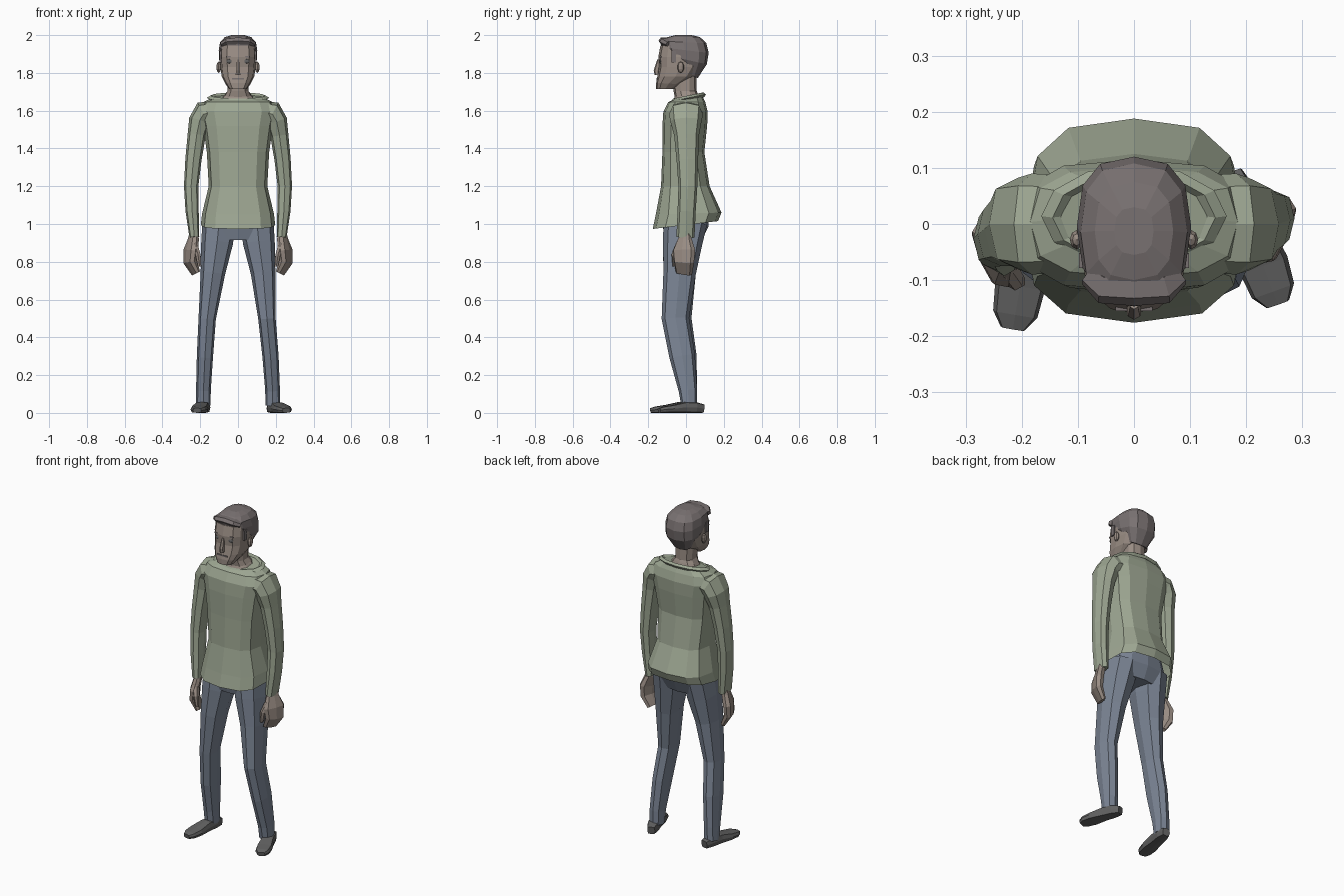
import bpy, bmesh
from math import sin, cos, pi
from mathutils import Vector


def material(name, rgb):
    m = bpy.data.materials.new(name)
    m.diffuse_color = (*rgb, 1)
    return m


KNIT = material("green_knit", (0.34, 0.385, 0.29))
DENIM = material("blue_denim", (0.20, 0.235, 0.30))
SKIN = material("skin", (0.32, 0.265, 0.23))
HAIR = material("hair", (0.19, 0.165, 0.165))
SHOE = material("dark_leather", (0.12, 0.12, 0.12))


def spow(v, p):
    return abs(v) ** p * (1 if v >= 0 else -1)


def circle(n, power):
    # Squared-off unit circle, first vertex at the front
    return [(spow(sin(2 * pi * i / n), power), -spow(cos(2 * pi * i / n), power))
            for i in range(n)]


def skin_rings(name, rings, mat, cap_start=True, cap_end=True):
    bm = bmesh.new()
    rows = [[bm.verts.new((p[0], p[1], max(0, p[2]))) for p in r] for r in rings]
    n = len(rows[0])
    for a, b in zip(rows, rows[1:]):
        for i in range(n):
            j = (i + 1) % n
            bm.faces.new((a[i], a[j], b[j], b[i]))
    if cap_start:
        bm.faces.new(rows[0][::-1])
    if cap_end:
        bm.faces.new(rows[-1])
    bmesh.ops.recalc_face_normals(bm, faces=bm.faces)
    mesh = bpy.data.meshes.new(name)
    bm.to_mesh(mesh)
    bm.free()
    mesh.materials.append(mat)
    ob = bpy.data.objects.new(name, mesh)
    bpy.context.collection.objects.link(ob)
    return ob


def stack(name, rows, mat, n=12, power=0.8, **caps):
    # Rows: height, half width, front y, back y, height change per y
    rings = []
    for z, rx, yf, yb, tilt in rows:
        cy, ry = (yf + yb) / 2, (yb - yf) / 2
        rings.append([(u * rx, cy + v * ry, z + tilt * (cy + v * ry))
                      for u, v in circle(n, power)])
    return skin_rings(name, rings, mat, **caps)


def limb(name, rows, mat, axis=(0, 1, 0), n=8, power=0.8, side=1):
    # Rows: centre x, y, z, radius along axis, radius across axis
    pts = [Vector(r[:3]) for r in rows]
    rings = []
    for i, r in enumerate(rows):
        d = (pts[min(i + 1, len(pts) - 1)] - pts[max(i - 1, 0)]).normalized()
        u = Vector(axis)
        u = (u - d * u.dot(d)).normalized()
        w = d.cross(u)
        ring = [pts[i] + u * (b * r[3]) + w * (a * r[4]) for a, b in circle(n, power)]
        rings.append([(p.x * side, p.y, p.z) for p in ring])
    return skin_rings(name, rings, mat)


def finish(name, mat, scale):
    ob = bpy.context.object
    ob.name = name
    ob.scale = scale
    ob.data.materials.append(mat)
    return ob


def box(name, loc, size, mat):
    bpy.ops.mesh.primitive_cube_add(size=1, location=loc)
    return finish(name, mat, size)


def ball(name, loc, size, mat):
    bpy.ops.mesh.primitive_uv_sphere_add(segments=8, ring_count=5, radius=1, location=loc)
    return finish(name, mat, size)


# Sweater body, flared at the hem and open below
stack("sweater_body", [
    (0.995, 0.197, -0.176, 0.170, 0.12), (1.055, 0.190, -0.160, 0.188, 0.03),
    (1.200, 0.155, -0.132, 0.125, 0), (1.380, 0.165, -0.125, 0.097, 0),
    (1.520, 0.185, -0.125, 0.112, 0), (1.595, 0.205, -0.120, 0.115, 0),
    (1.645, 0.185, -0.095, 0.102, 0), (1.670, 0.130, -0.065, 0.085, 0.15)],
    KNIT, power=0.7, cap_start=False)

# Rolled collar
bpy.ops.mesh.primitive_torus_add(major_segments=12, minor_segments=4, major_radius=1,
                                 minor_radius=0.14, location=(0, 0.014, 1.668),
                                 rotation=(0.2, 0, 0))
finish("collar", KNIT, (0.145, 0.082, 0.09))

# Sleeves and hands: the left arm hangs further forward
for s, tag, elbow, dy in ((-1, "left", -0.026, -0.045), (1, "right", 0.010, -0.003)):
    limb(tag + "_sleeve", [
        (0.110, 0, 1.595, 0.086, 0.060), (0.182, 0, 1.582, 0.090, 0.068),
        (0.204, 0, 1.545, 0.083, 0.057), (0.219, elbow / 3, 1.470, 0.066, 0.048),
        (0.236, elbow * 0.7, 1.340, 0.057, 0.043), (0.248, elbow, 1.200, 0.050, 0.038),
        (0.243, (elbow + dy) / 2, 1.070, 0.048, 0.035), (0.231, dy, 0.930, 0.048, 0.026)],
        KNIT, side=s)
    palm = (0.40, 0.92, 0)
    limb(tag + "_hand", [
        (0.232, dy, 0.960, 0.030, 0.018), (0.236, dy - 0.003, 0.920, 0.040, 0.023),
        (0.250, dy - 0.008, 0.860, 0.065, 0.026), (0.254, dy - 0.008, 0.800, 0.058, 0.025),
        (0.222, dy - 0.008, 0.738, 0.046, 0.015)], SKIN, axis=palm, side=s, power=0.7)
    limb(tag + "_thumb", [
        (0.228, dy - 0.030, 0.890, 0.022, 0.016), (0.211, dy - 0.056, 0.835, 0.018, 0.015),
        (0.203, dy - 0.058, 0.775, 0.010, 0.010)], SKIN, side=s, n=6)

# Trousers: seat and two legs
stack("trouser_seat", [
    (1.090, 0.155, -0.115, 0.115, 0), (0.990, 0.188, -0.125, 0.120, 0),
    (0.915, 0.150, -0.105, 0.085, 0)], DENIM)
for s, tag, knee, ky, kr, shin, sy in ((-1, "left", 0.163, -0.037, 0.066, 0.175, -0.012),
                                       (1, "right", 0.153, -0.056, 0.073, 0.172, -0.020)):
    limb(tag + "_leg", [
        (0.100, -0.004, 1.010, 0.116, 0.088), (0.111, -0.018, 0.900, 0.104, 0.084),
        (0.133, -0.034, 0.740, 0.086, 0.065), (knee, ky, 0.500, kr, 0.046),
        (shin, sy, 0.300, 0.068, 0.043), (0.183, 0.010, 0.120, 0.049, 0.039),
        (0.184, 0.016, 0.040, 0.041, 0.039)], DENIM, side=s)

# Shoes, each turned out by its own amount
for s, tag, heel, toe in ((-1, "left", (0.172, 0.070), (0.216, -0.186)),
                          (1, "right", (0.172, 0.090), (0.256, -0.142))):
    rows = []
    for t, half, h in ((0, 0.022, 0.046), (0.18, 0.034, 0.058), (0.42, 0.036, 0.058),
                       (0.70, 0.045, 0.042), (0.90, 0.040, 0.034), (1, 0.022, 0.026)):
        x = heel[0] + (toe[0] - heel[0]) * t
        y = heel[1] + (toe[1] - heel[1]) * t
        rows.append((x, y, h / 2, half, h / 2))
    limb(tag + "_shoe", rows, SHOE, axis=(1, 0, 0), side=s, power=0.5)

# Neck and head
stack("neck", [
    (1.640, 0.105, -0.078, 0.075, 0.2), (1.682, 0.072, -0.060, 0.062, 0.15),
    (1.705, 0.057, -0.066, 0.056, 0), (1.800, 0.057, -0.070, 0.055, 0)], SKIN, n=10)
stack("head", [
    (1.716, 0.048, -0.158, -0.060, 0), (1.738, 0.068, -0.158, -0.025, -0.06),
    (1.780, 0.086, -0.152, 0.040, 0), (1.830, 0.093, -0.143, 0.075, 0),
    (1.885, 0.096, -0.147, 0.090, 0), (1.945, 0.093, -0.135, 0.090, 0)], SKIN, power=0.72)

# Short hair with a swept-up fringe blended into the crown
stack("hair", [
    (1.800, 0.060, -0.030, 0.062, -0.45), (1.870, 0.100, -0.100, 0.110, -0.22),
    (1.920, 0.102, -0.130, 0.120, -0.12), (1.962, 0.095, -0.138, 0.108, -0.05),
    (1.989, 0.070, -0.100, 0.075, 0), (2.000, 0.035, -0.055, 0.030, 0)], HAIR, power=0.76)
limb("fringe", [
    (-0.080, -0.090, 1.955, 0.022, 0.014), (-0.055, -0.112, 1.966, 0.030, 0.018),
    (0.000, -0.114, 1.970, 0.032, 0.020), (0.055, -0.112, 1.966, 0.030, 0.018),
    (0.080, -0.090, 1.955, 0.022, 0.014)], HAIR, n=6)

# Face details
limb("nose", [
    (0, -0.142, 1.870, 0.010, 0.008), (0, -0.156, 1.812, 0.015, 0.012),
    (0, -0.154, 1.790, 0.012, 0.014)], SKIN, n=6)
box("mouth", (0, -0.149, 1.768), (0.066, 0.012, 0.008), HAIR)
for s, tag in ((-1, "left"), (1, "right")):
    ball(tag + "_ear", (s * 0.102, -0.028, 1.830), (0.013, 0.018, 0.030), SKIN)
    ball(tag + "_eye", (s * 0.045, -0.135, 1.862), (0.016, 0.006, 0.012), SHOE)
    box(tag + "_eyebrow", (s * 0.043, -0.134, 1.886), (0.038, 0.010, 0.007), HAIR)
    box(tag + "_sideburn", (s * 0.092, -0.065, 1.885), (0.012, 0.026, 0.060), HAIR)
